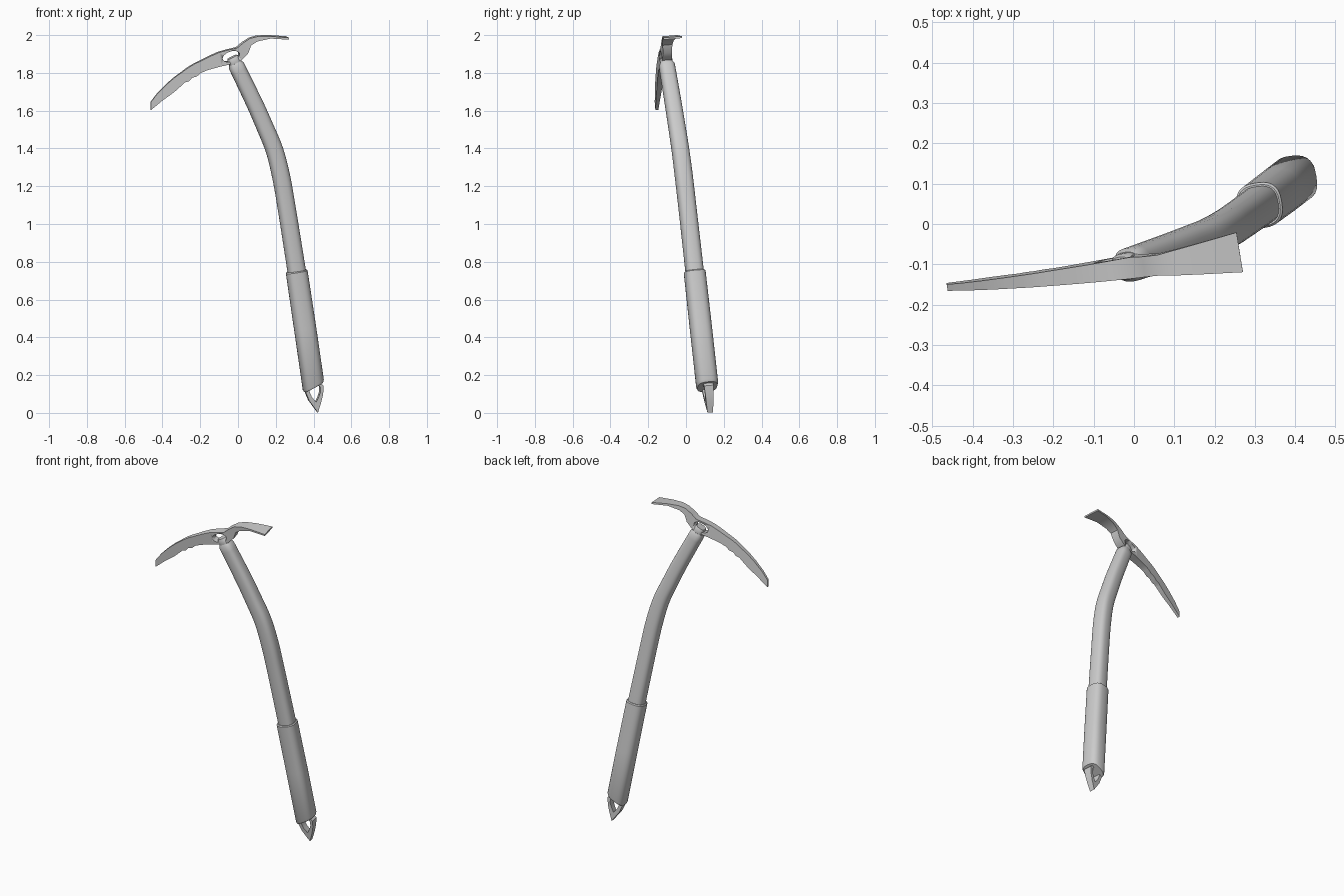
import bpy, bmesh, math
from mathutils import Vector

if "Cube" in bpy.data.objects:
    bpy.data.objects.remove(bpy.data.objects["Cube"])

# The whole axe lies in one slightly turned, leaning plane
N = Vector((-0.162, 1, 0.087)).normalized()

def on_plane(x, z):
    return Vector((x, -0.103 + 0.162 * (x + 0.01) - 0.087 * (z - 1.86), z))

def lerp_table(table, v):
    for (a, fa), (b, fb) in zip(table, table[1:]):
        if v <= b:
            return fa + (fb - fa) * max(0, (v - a) / (b - a))
    return table[-1][1]

def finish(name, bm, angle=35):
    bmesh.ops.recalc_face_normals(bm, faces=bm.faces)
    me = bpy.data.meshes.new(name)
    bm.to_mesh(me)
    bm.free()
    ob = bpy.data.objects.new(name, me)
    bpy.context.collection.objects.link(ob)
    bpy.ops.object.select_all(action='DESELECT')
    ob.select_set(True)
    bpy.context.view_layer.objects.active = ob
    bpy.ops.object.shade_smooth_by_angle(angle=math.radians(angle))
    return ob

def loft(bm, rings, closed=False):
    rows = [[bm.verts.new(p) for p in r] for r in rings]
    n = len(rows[0])
    for a, b in zip(rows, rows[1:] + (rows[:1] if closed else [])):
        for i in range(n):
            j = (i + 1) % n
            bm.faces.new((a[i], a[j], b[j], b[i]))
    if not closed:
        bm.faces.new(rows[0])
        bm.faces.new(rows[-1])

def plate(name, pairs, thick, closed=False):
    """Flat part from (outer x, z, inner x, z) stations, thickness by lookup."""
    rings = []
    for ax, az, bx, bz in pairs:
        a, b = on_plane(ax, az), on_plane(bx, bz)
        ta, tb = thick(ax, az) * N, thick(bx, bz) * N
        rings.append([a - ta, a + ta, b + tb, b - tb])
    bm = bmesh.new()
    loft(bm, rings, closed)
    return finish(name, bm)

def tube(name, stations, sides=28, power=2.7):
    """Rounded-square tube through (x, z, radius, end slant) stations."""
    pts = [on_plane(s[0], s[1]) for s in stations]
    rings = []
    for k, (x, z, r, slant) in enumerate(stations):
        t = (pts[min(k + 1, len(pts) - 1)] - pts[max(k - 1, 0)]).normalized()
        b = t.cross(N).normalized()
        ring = []
        for i in range(sides):
            a = math.tau * i / sides
            c, s = math.cos(a), math.sin(a)
            u = math.copysign(abs(c) ** (2 / power), c) * r
            v = math.copysign(abs(s) ** (2 / power), s) * r
            ring.append(pts[k] + b * u + N * v + t * slant * u)
        rings.append(ring)
    bm = bmesh.new()
    loft(bm, rings)
    return finish(name, bm)

def smooth_path(p, steps=5):
    out = []
    for i in range(len(p) - 1):
        q = [Vector(p[max(0, min(len(p) - 1, i + d))]) for d in (-1, 0, 1, 2)]
        for s in range(steps):
            t = s / steps
            out.append(0.5 * (2 * q[1] + (q[2] - q[0]) * t
                       + (2 * q[0] - 5 * q[1] + 4 * q[2] - q[3]) * t * t
                       + (3 * q[1] - q[0] - 3 * q[2] + q[3]) * t ** 3))
    return out + [Vector(p[-1])]

# Curved shaft
path = smooth_path([(-0.009, 1.838, 0.042), (0.087, 1.64, 0.044), (0.143, 1.513, 0.045),
                    (0.193, 1.391, 0.046), (0.228, 1.253, 0.047), (0.257, 1.089, 0.047),
                    (0.31, 0.755, 0.048), (0.33, 0.62, 0.048)])
tube("shaft", [(-0.016, 1.853, 0.034, 0)] + [(*p, 0) for p in path])

# Collar joining shaft and head
tube("collar", [(-0.031, 1.884, 0.027, 0), (-0.025, 1.872, 0.033, 0),
                (-0.019, 1.859, 0.033, 0), (-0.008, 1.837, 0.033, 0)])

# Grip sleeve with a slanted lower end
tube("grip", [(0.310, 0.752, 0.052, 0), (0.3107, 0.747, 0.057, 0), (0.355, 0.45, 0.058, 0),
              (0.3985, 0.150, 0.058, -0.38), (0.400, 0.138, 0.053, -0.38)])

# Head: toothed pick, eye section and flaring adze
head_pairs = [
    (-.463, 1.645, -.463, 1.603), (-.426, 1.693, -.399, 1.656), (-.378, 1.741, -.341, 1.698),
    (-.341, 1.773, -.299, 1.736), (-.320, 1.789, -.283, 1.751), (-.299, 1.804, -.262, 1.757),
    (-.278, 1.820, -.246, 1.775), (-.257, 1.834, -.220, 1.783), (-.230, 1.850, -.198, 1.802),
    (-.198, 1.865, -.167, 1.815), (-.151, 1.889, -.130, 1.826), (-.103, 1.910, -.093, 1.836),
    (-.056, 1.923, -.045, 1.847), (-.008, 1.934, .013, 1.868), (.024, 1.961, .050, 1.905),
    (.061, 1.985, .066, 1.948), (.103, 1.996, .098, 1.969), (.167, 1.997, .167, 1.985),
    (.262, 1.990, .262, 1.980)]
widths = [(-.46, .008), (-.2, .019), (0, .027), (.05, .024), (.10, .031), (.26, .05)]
head = plate("head", head_pairs, lambda x, z: lerp_table(widths, x))

# Oval carabiner eye cut through the head
tilt, rings = math.radians(20), []
for side in (-0.1, 0.1):
    ring = []
    for i in range(24):
        a = math.tau * i / 24
        u, v = 0.047 * math.cos(a), 0.026 * math.sin(a)
        ring.append(on_plane(-0.040 + u * math.cos(tilt) - v * math.sin(tilt),
                             1.889 + u * math.sin(tilt) + v * math.cos(tilt)) + N * side)
    rings.append(ring)
bm = bmesh.new()
loft(bm, rings)
cutter = finish("eye_cutter", bm)
cutter.hide_render = True
mod = head.modifiers.new("eye", 'BOOLEAN')
mod.operation, mod.solver, mod.object = 'DIFFERENCE', 'EXACT', cutter
bpy.context.view_layer.objects.active = head
bpy.ops.object.modifier_apply(modifier=mod.name)
bpy.data.objects.remove(cutter)

# Open spike loop at the foot
plate("spike", [
    (.345, .160, .372, .155), (.354, .115, .376, .112), (.374, .066, .388, .085),
    (.421, .002, .411, .058), (.437, .055, .424, .085), (.447, .100, .433, .112),
    (.450, .145, .432, .140), (.400, .190, .402, .165)],
    lambda x, z: 0.015 + 0.07 * min(z, 0.16), closed=True)
